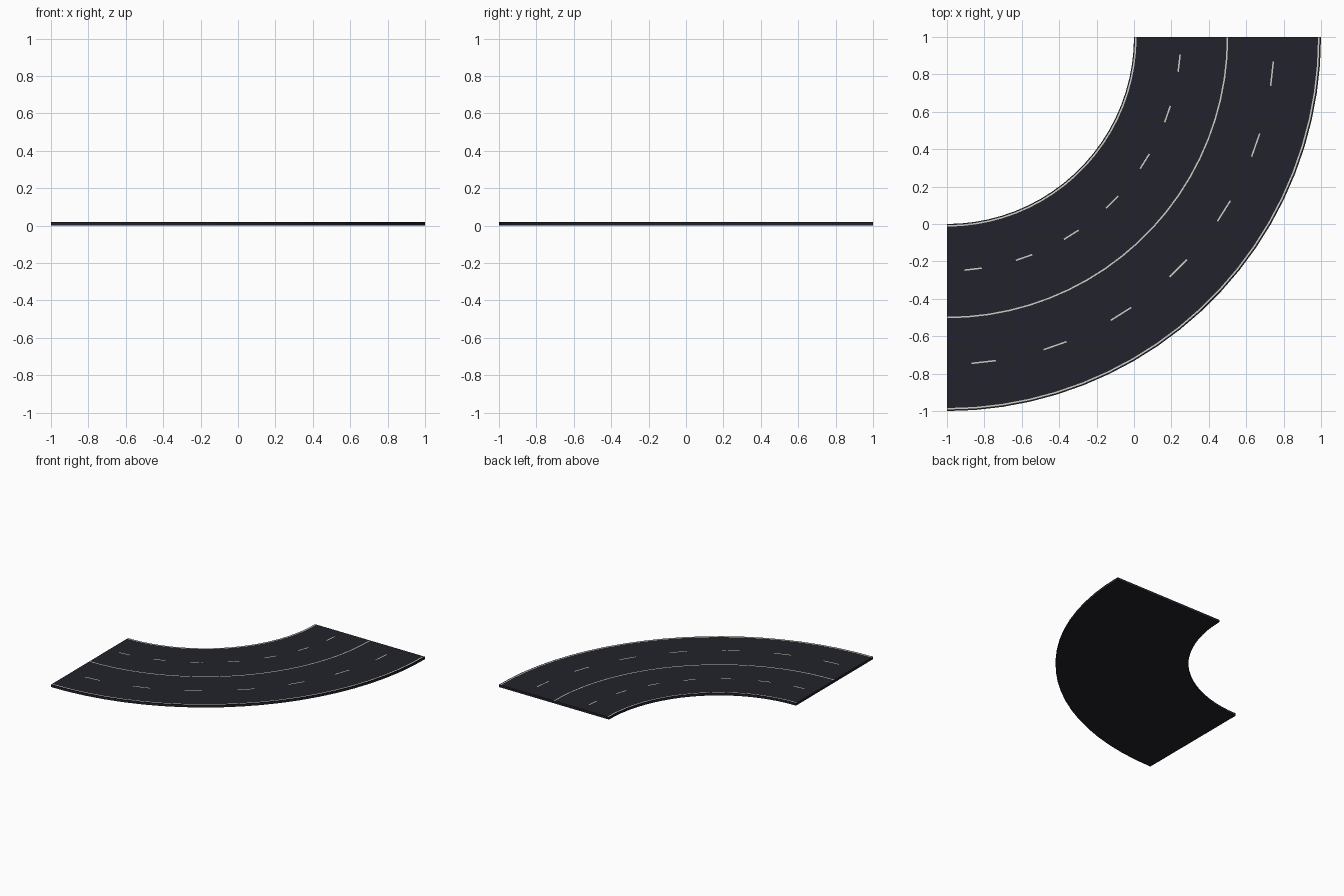
import bpy, bmesh, math

if "Cube" in bpy.data.objects:
    bpy.data.objects.remove(bpy.data.objects["Cube"])

SEGS = 21            # angular steps in the quarter turn
HEIGHT = 0.02        # slab thickness
LINE = 0.008         # painted line width


def material(name, rgb):
    m = bpy.data.materials.new(name)
    m.diffuse_color = (*rgb, 1)
    m.use_nodes = True
    m.node_tree.nodes["Principled BSDF"].inputs["Base Color"].default_value = m.diffuse_color
    return m


asphalt = material("asphalt", (0.016, 0.016, 0.025))
paint = material("road_paint", (0.62, 0.62, 0.56))

# Painted bands across the road: (centre radius, dashed?)
bands = [(1.010, False), (1.25, True), (1.5, False), (1.75, True), (1.988, False)]
radii = [1.0]
for r, _ in bands:
    radii += [r - LINE / 2, r + LINE / 2]
radii.append(2.0)

bm = bmesh.new()


def ring(z):
    """Grid of points swept through the quarter turn around (-1, 1)."""
    return [[bm.verts.new((-1 + r * math.cos(a), 1 - r * math.sin(a), z)) for r in radii]
            for a in (math.pi / 2 * i / SEGS for i in range(SEGS + 1))]


top, bottom = ring(HEIGHT), ring(0)
last = len(radii) - 1

for i in range(SEGS):
    for j in range(last):
        # Road surface with lane lines as cut faces
        f = bm.faces.new((top[i][j], top[i + 1][j], top[i + 1][j + 1], top[i][j + 1]))
        if j % 2 == 1:
            dashed = bands[j // 2][1]
            f.material_index = int(not dashed or i % 3 == 1)
        # Underside
        bm.faces.new((bottom[i][j], bottom[i][j + 1], bottom[i + 1][j + 1], bottom[i + 1][j]))
    # Inner and outer rims
    for j in (0, last):
        bm.faces.new((top[i][j], bottom[i][j], bottom[i + 1][j], top[i + 1][j]))

# Straight ends
for i in (0, SEGS):
    for j in range(last):
        bm.faces.new((top[i][j], top[i][j + 1], bottom[i][j + 1], bottom[i][j]))

bmesh.ops.recalc_face_normals(bm, faces=bm.faces)
mesh = bpy.data.meshes.new("curved_road")
bm.to_mesh(mesh)
bm.free()
mesh.materials.append(asphalt)
mesh.materials.append(paint)
road = bpy.data.objects.new("curved_road", mesh)
bpy.context.collection.objects.link(road)
